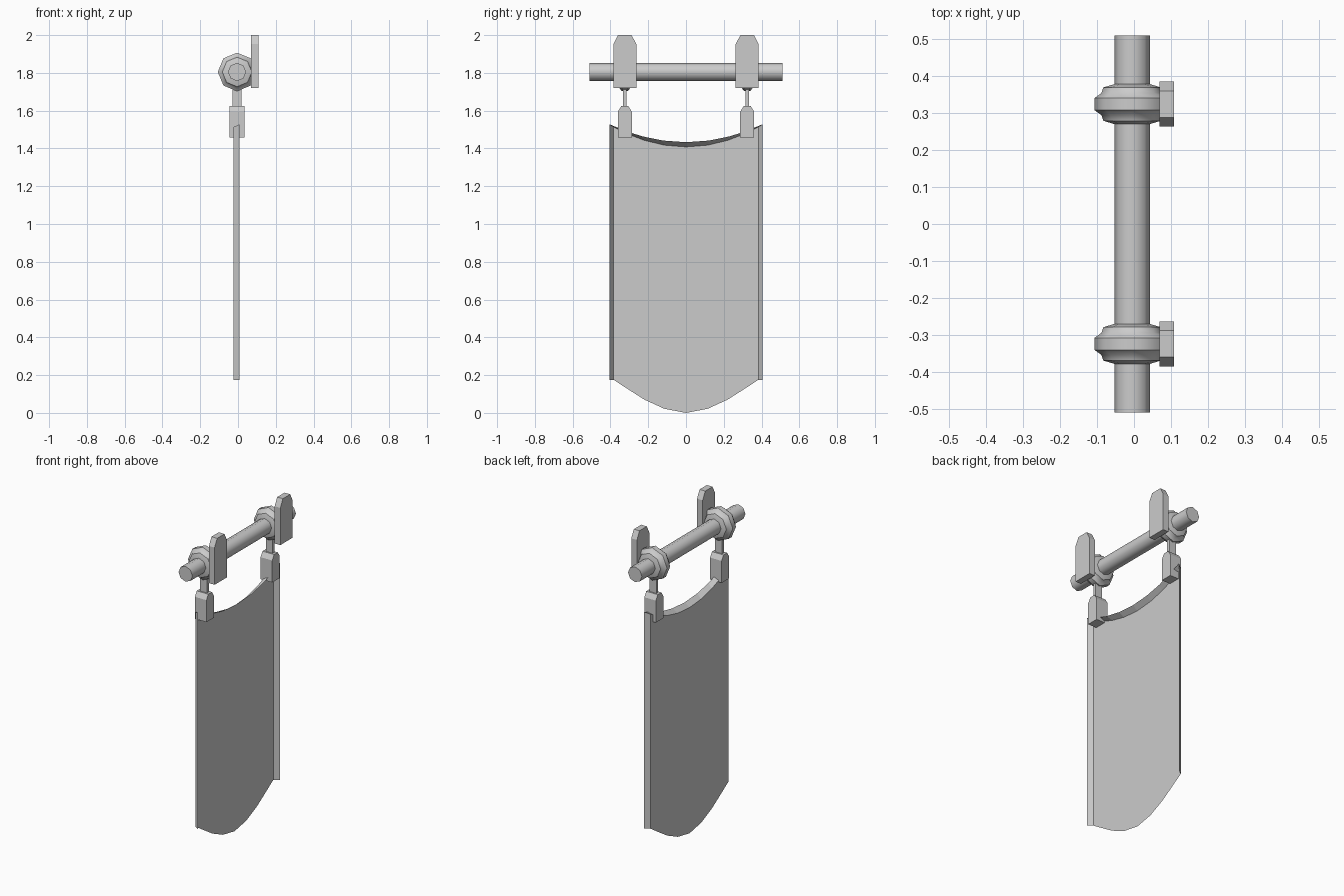
import bpy, bmesh, math

if "Cube" in bpy.data.objects:
    bpy.data.objects.remove(bpy.data.objects["Cube"])

CX = -0.005      # x of rod and hangers
RZ = 1.805       # rod height
HY = 0.324       # y of the two hanger assemblies


def finish(name, bm, smooth=None, recalc=True):
    if recalc:
        bmesh.ops.recalc_face_normals(bm, faces=bm.faces)
    me = bpy.data.meshes.new(name)
    bm.to_mesh(me)
    bm.free()
    ob = bpy.data.objects.new(name, me)
    bpy.context.collection.objects.link(ob)
    if smooth:
        bpy.ops.object.select_all(action='DESELECT')
        ob.select_set(True)
        bpy.context.view_layer.objects.active = ob
        bpy.ops.object.shade_smooth_by_angle(angle=math.radians(smooth))
    return ob


def lathe_y(name, profile, yc, sides=8, smooth=50):
    """Revolve (radius, y offset) points around the rod axis, capped."""
    bm = bmesh.new()
    rings = []
    for r, dy in profile:
        rings.append([bm.verts.new((CX + r * math.cos(2 * math.pi * i / sides), yc + dy,
                                    RZ + r * math.sin(2 * math.pi * i / sides)))
                      for i in range(sides)])
    for a, b in zip(rings, rings[1:]):
        for i in range(sides):
            j = (i + 1) % sides
            bm.faces.new((a[i], a[j], b[j], b[i]))
    bm.faces.new(rings[0])
    bm.faces.new(rings[-1])
    return finish(name, bm, smooth)


def tab(name, yc, x0, x1, z0, z1, half, chamfer_w=0.0, chamfer_h=0.0):
    """Upright block with chamfered top corners, extruded along x."""
    pts = [(-half, z0), (half, z0), (half, z1 - chamfer_h), (half - chamfer_w, z1),
           (chamfer_w - half, z1), (-half, z1 - chamfer_h)]
    if not chamfer_h:
        pts = [(-half, z0), (half, z0), (half, z1), (-half, z1)]
    bm = bmesh.new()
    face = bm.faces.new([bm.verts.new((x0, yc + y, z)) for y, z in pts])
    ext = bmesh.ops.extrude_face_region(bm, geom=[face], use_keep_orig=True)
    moved = [g for g in ext['geom'] if isinstance(g, bmesh.types.BMVert)]
    bmesh.ops.translate(bm, verts=moved, vec=(x1 - x0, 0, 0))
    return finish(name, bm)


# Horizontal rod
lathe_y("rod", [(0.048, -0.51), (0.048, 0.51)], 0)

# Wall plates, collars, straps and clamps on both sides
collar = [(0.048, -0.054), (0.078, -0.045), (0.083, -0.03), (0.102, -0.016),
          (0.102, 0.016), (0.083, 0.03), (0.078, 0.045), (0.048, 0.054)]
for side, s in (("left", -1), ("right", 1)):
    y = s * HY
    tab("wall_plate_" + side, y, 0.069, 0.108, 1.72, 2.0, 0.061, 0.025, 0.048)
    lathe_y("collar_" + side, collar, y)
    tab("strap_" + side, y, CX - 0.024, CX + 0.024, 1.60, 1.73, 0.009)
    tab("clamp_" + side, y, CX - 0.04, CX + 0.04, 1.458, 1.625, 0.037, 0.019, 0.03)

# Cloth: thin sheet with a slanted hem along the sides and the top
half = [(0.0, 0.0), (0.115, 0.022), (0.22, 0.07), (0.305, 0.124), (0.383, 0.175)]
bottom = [(-y, z) for y, z in half[:0:-1]] + half
bm = bmesh.new()
low, top, hem = [], [], []
for y, z in bottom:
    t = (y / 0.383) ** 2
    low.append(bm.verts.new((-0.024, y, z)))
    top.append(bm.verts.new((-0.024, y, 1.408 + 0.105 * t)))
    hem.append(bm.verts.new((0.008, y * 0.405 / 0.383, 1.433 + 0.095 * t)))
for i in range(len(low) - 1):
    bm.faces.new((low[i], top[i], top[i + 1], low[i + 1]))
    bm.faces.new((top[i], hem[i], hem[i + 1], top[i + 1]))
for k, s in ((0, -1), (-1, 1)):
    corner = bm.verts.new((0.008, s * 0.405, 0.175))
    bm.faces.new((low[k], corner, hem[k], top[k]))
finish("banner_cloth", bm)
